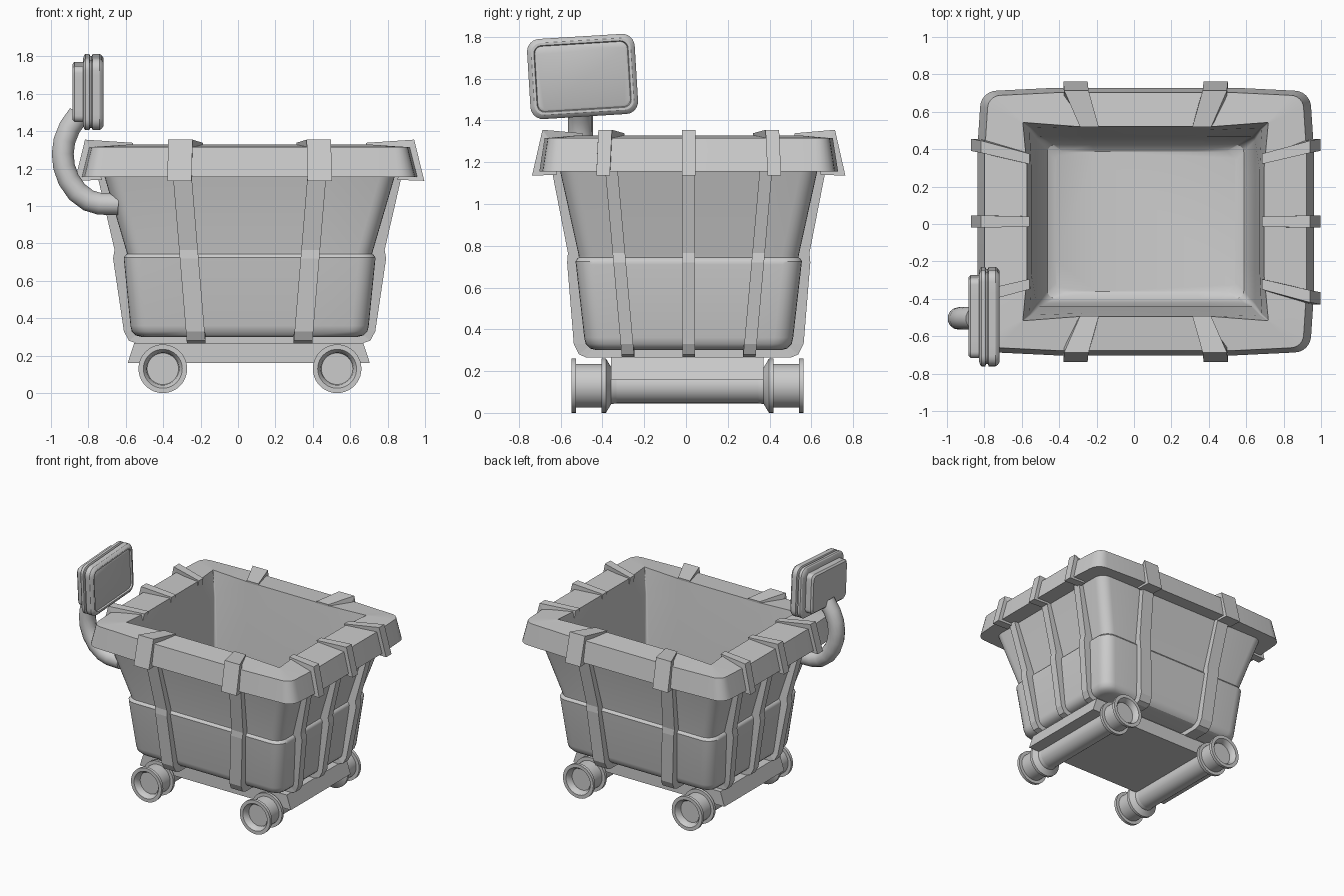
import bpy, bmesh, math
from mathutils import Matrix, Vector

if "Cube" in bpy.data.objects:
    bpy.data.objects.remove(bpy.data.objects["Cube"])

CX, CY = 0.062, 0.013   # tub centre


def finish(name, bm, smooth=30):
    bmesh.ops.recalc_face_normals(bm, faces=bm.faces)
    me = bpy.data.meshes.new(name)
    bm.to_mesh(me)
    bm.free()
    ob = bpy.data.objects.new(name, me)
    bpy.context.collection.objects.link(ob)
    bpy.ops.object.select_all(action='DESELECT')
    ob.select_set(True)
    bpy.context.view_layer.objects.active = ob
    if smooth:
        bpy.ops.object.shade_smooth_by_angle(angle=math.radians(smooth))
    return ob


def loft(name, rings, smooth=30, matrix=None):
    """Skin a list of closed rings and cap both ends."""
    bm = bmesh.new()
    vs = [[bm.verts.new(p) for p in ring] for ring in rings]
    n = len(vs[0])
    for a, b in zip(vs, vs[1:]):
        for i in range(n):
            j = (i + 1) % n
            bm.faces.new((a[i], a[j], b[j], b[i]))
    bm.faces.new(vs[0])
    bm.faces.new(vs[-1])
    if matrix:
        bm.transform(matrix)
    return finish(name, bm, smooth)


def rounded(hx, hy, r, z, bow=0.0, n=6):
    """Rounded rectangle whose side middles can bow in or out."""
    pts = []
    for k, (sx, sy) in enumerate([(1, 1), (-1, 1), (-1, -1), (1, -1)]):
        for i in range(n + 1):
            a = (k + i / n) * math.pi / 2
            pts.append((sx * (hx - r) + r * math.cos(a), sy * (hy - r) + r * math.sin(a), z))
        a = (k + 1) * math.pi / 2
        d, t = Vector((math.cos(a), math.sin(a), 0)), Vector((-math.sin(a), math.cos(a), 0))
        out, along = (hy, hx) if k % 2 == 0 else (hx, hy)
        for s in (-0.55, 0.55):
            pts.append(tuple(d * (out + bow) + t * (s * along) + Vector((0, 0, z))))
    return pts


def revolve(name, profile, x, y_center, z, sign=1, seg=40):
    """Spin (y, radius) points around the y direction."""
    rings = [[(x + r * math.cos(2 * math.pi * i / seg), y_center + sign * y,
               z + r * math.sin(2 * math.pi * i / seg)) for i in range(seg)]
             for y, r in profile]
    return loft(name, rings)


# Tub: outside from the floor up, over the rim and down the inside
tub = [(0.575, 0.44, 0.07, 0.30, 0), (0.608, 0.472, 0.08, 0.308, 0), (0.63, 0.493, 0.09, 0.33, 0),
       (0.637, 0.50, 0.09, 0.36, 0), (0.672, 0.54, 0.09, 0.71, 0), (0.672, 0.542, 0.09, 0.725, 0),
       (0.664, 0.534, 0.085, 0.738, 0), (0.655, 0.526, 0.08, 0.744, 0), (0.658, 0.527, 0.08, 0.756, 0),
       (0.775, 0.615, 0.08, 1.155, 0),
       (0.885, 0.70, 0.09, 1.155, 0.015), (0.845, 0.675, 0.07, 1.315, 0.015),
       (0.656, 0.53, 0.004, 1.328, -0.022), (0.62, 0.50, 0.01, 1.14, -0.01),
       (0.585, 0.455, 0.02, 0.75, 0), (0.555, 0.435, 0.03, 0.43, 0),
       (0.525, 0.41, 0.04, 0.37, 0), (0.48, 0.375, 0.05, 0.345, 0)]
loft("tub", [rounded(*s) for s in tub], 32, Matrix.Translation((CX, CY, 0)))


# Bands: rows are (outer u, outer z, inner u, inner z, sideways offset, width)
def band(name, rows, angle, side):
    d = Vector((math.cos(angle), math.sin(angle), 0))
    t = Vector((-math.sin(angle), math.cos(angle), 0))
    rings = []
    for u, z, iu, iz, off, w in rows:
        c = Vector((CX, CY, 0)) + t * off * side
        lo, hi = t * (-w / 2), t * (w / 2)
        rings.append([c + d * u + lo + Vector((0, 0, z)), c + d * u + hi + Vector((0, 0, z)),
                      c + d * iu + hi + Vector((0, 0, iz)), c + d * iu + lo + Vector((0, 0, iz))])
    loft(name, rings, 0)


def band_rows(u, t0, t1, w):
    """Straps under the tub, round the lower corner and up to the rim."""
    zs = [0.265, 0.265, 0.28, 0.33, 0.72, 0.765, 1.16]
    inner = [0.0, u[1] - 0.04, u[2] - 0.05] + [k - 0.07 for k in u[3:]]
    return [(a, z, b, max(z, 0.32), t0 + (t1 - t0) * max(0, z - 0.265) / 0.9, w)
            for a, z, b in zip(u, zs, inner)]


def clip_rows(low, top, end, wall, ts, ws):
    """Clip hooked over the rim."""
    return [(low, 1.135, wall, 1.14, ts[0], ws[0]), (top, 1.355, top - 0.06, 1.27, ts[1], ws[1]),
            (end, 1.338, end + 0.01, 1.27, ts[2], ws[2])]


front_strap = band_rows([0.0, 0.49, 0.525, 0.55, 0.582, 0.578, 0.655], 0.285, 0.36, 0.10)
front_clip = clip_rows(0.75, 0.70, 0.505, 0.63, (0.375, 0.37, 0.30), (0.13, 0.13, 0.10))
side_strap = band_rows([0.0, 0.60, 0.645, 0.672, 0.73, 0.722, 0.813], 0.29, 0.37, 0.06)
side_clip = clip_rows(0.934, 0.88, 0.622, 0.79, (0.41, 0.40, 0.335), (0.065, 0.065, 0.055))
for label, ang in (("back", math.pi / 2), ("front", -math.pi / 2)):
    for s in (-1, 1):
        band(label + "_strap", front_strap, ang, s)
        band(label + "_rim_clip", front_clip, ang, s)
for label, ang in (("right", 0), ("left", math.pi)):
    for s in (-1, 0, 1):
        band(label + "_strap", side_strap, ang, s)
        band(label + "_rim_clip", side_clip, ang, s)

# Chassis plate with sloping ends
loft("chassis", [[(x0, -0.36, z), (x1, -0.36, z), (x1, 0.372, z), (x0, 0.372, z)]
                 for z, x0, x1 in ((0.16, -0.59, 0.705), (0.268, -0.555, 0.67))], 0)

# Axles and flanged wheels with dished faces
wheel = [(0.34, 0.084), (0.365, 0.088), (0.39, 0.13), (0.412, 0.13), (0.412, 0.105), (0.533, 0.105),
         (0.533, 0.13), (0.556, 0.13), (0.556, 0.104), (0.535, 0.088), (0.51, 0.084)]
for x in (-0.402, 0.53):
    revolve("axle", [(-0.36, 0.084), (0.36, 0.084)], x, 0.007, 0.13)
    for s in (-1, 1):
        revolve("wheel", wheel, x, 0.007, 0.13, s)

# Screen facing right, slightly tilted: sections are (inset, x)
place = (Matrix.Translation((0, -0.495, 1.61)) @ Matrix.Rotation(math.radians(3.5), 4, 'X')
         @ Matrix(((0, 0, 1, 0), (1, 0, 0, 0), (0, 1, 0, 0), (0, 0, 0, 1))))
frame = [(0.03, -0.83), (0.006, -0.822), (0, -0.815), (0, -0.795), (0.012, -0.79), (0.012, -0.782),
         (0, -0.777), (0, -0.74), (0.008, -0.728), (0.02, -0.72), (0.032, -0.72), (0.036, -0.732),
         (0.045, -0.727)]
loft("screen_frame", [rounded(0.258 - i, 0.192 - i, 0.06 - i * 0.7, x) for i, x in frame], 30, place)
loft("screen_back", [rounded(0.215 - i, 0.15 - i, 0.035, x) for i, x in
                     ((0.012, -0.886), (0, -0.874), (0, -0.82))], 30, place)

# Jointed arm holding the screen
cu = bpy.data.curves.new("screen_arm", 'CURVE')
cu.dimensions = '3D'
cu.bevel_depth = 0.06
cu.bevel_resolution = 5
cu.use_fill_caps = True
path = [(-0.64, 1.01), (-0.74, 1.012), (-0.80, 1.03), (-0.86, 1.075), (-0.905, 1.14), (-0.93, 1.21),
        (-0.937, 1.28), (-0.928, 1.35), (-0.90, 1.42), (-0.85, 1.49)]
sp = cu.splines.new('POLY')
sp.points.add(len(path) - 1)
for p, (x, z) in zip(sp.points, path):
    p.co = (x, -0.505, z, 1)
arm = bpy.data.objects.new("screen_arm", cu)
bpy.context.collection.objects.link(arm)
bpy.ops.object.select_all(action='DESELECT')
arm.select_set(True)
bpy.context.view_layer.objects.active = arm
bpy.ops.object.convert(target='MESH')
bpy.ops.object.shade_smooth_by_angle(angle=math.radians(31))
